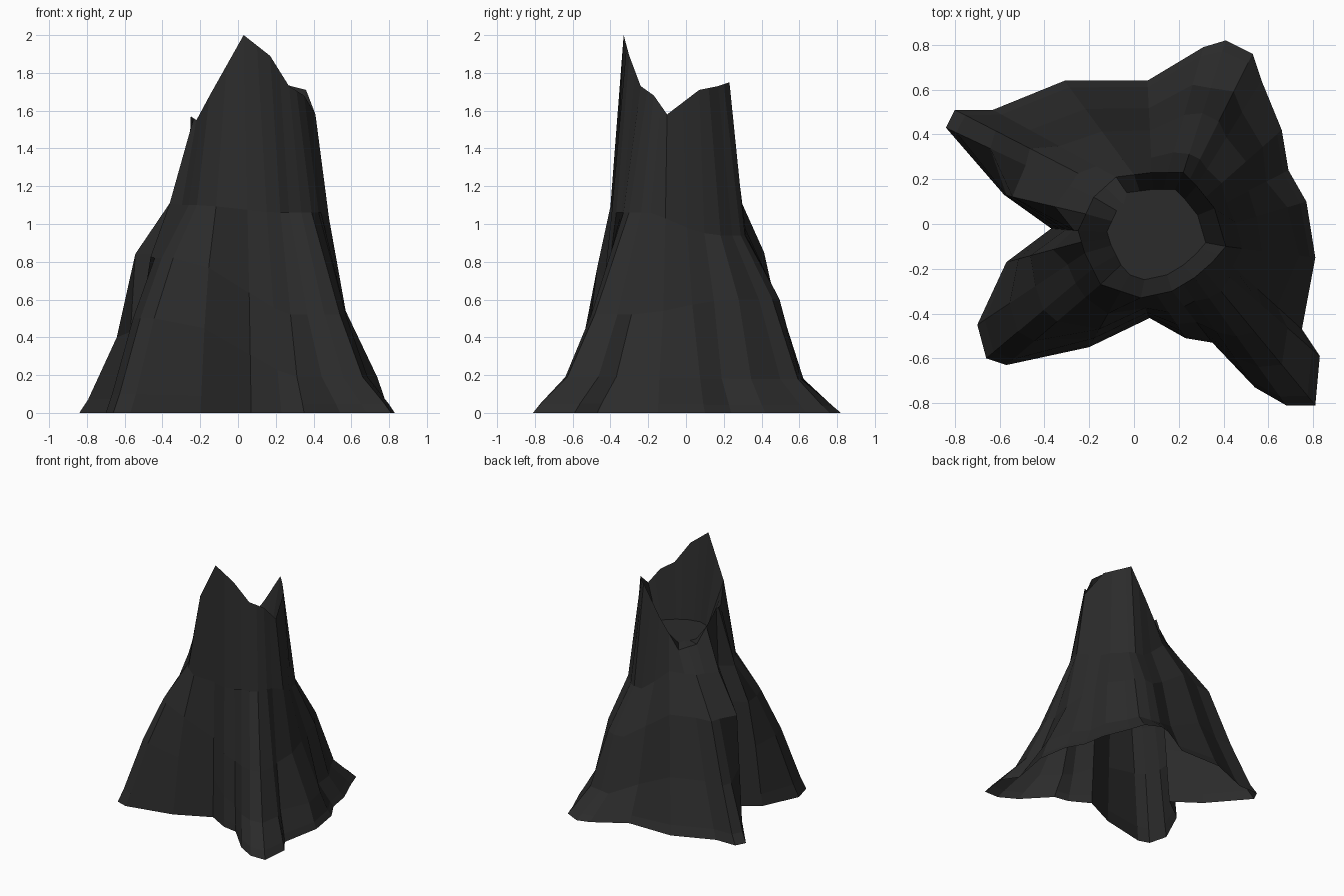
import bpy, bmesh
from mathutils import Vector

if "Cube" in bpy.data.objects:
    bpy.data.objects.remove(bpy.data.objects["Cube"])

# Ground outline, counter-clockwise from the left hollow: four roots with valleys between
GROUND = [(-.37, -.02), (-.57, -.17), (-.70, -.45), (-.66, -.60), (-.57, -.63), (-.20, -.55),
          (.07, -.42), (.23, -.51), (.35, -.53), (.54, -.73), (.68, -.81), (.81, -.81),
          (.83, -.59), (.75, -.47), (.81, -.15), (.77, .10), (.69, .24), (.66, .42),
          (.57, .64), (.53, .76), (.41, .82), (.31, .79), (.06, .64), (-.31, .64),
          (-.63, .51), (-.80, .51), (-.84, .43), (-.58, .13)]

# Broken rim, one point for every second ground point
RIM = [(-.25, -.03, 1.57), (-.22, -.13, 1.55), (-.15, -.27, 1.68), (.03, -.33, 2.0),
       (.17, -.30, 1.89), (.27, -.24, 1.73), (.35, -.17, 1.68), (.41, -.10, 1.58),
       (.36, .07, 1.71), (.28, .17, 1.73), (.22, .23, 1.75), (.08, .23, 1.52),
       (-.08, .21, 1.28), (-.18, .12, 1.32)]

# Root flare: outward share, then its height on the
# front left, front right, back left and back right root
FLARE = [(.93, .10, .05, .07, .04), (.70, .50, .19, .40, .18),
         (.46, .82, .52, .85, .60), (.16, 1.10, 1.06, 1.13, .94)]

# Columns with their own shares, such as steep flanks beside the valleys
OWN_SHARES = {1: (.96, .84, .68, .38), 5: (.96, .84, .68, .40), 6: (.97, .87, .73, .50),
              7: (.96, .84, .68, .40), 8: (.95, .79, .60, .30), 14: (.94, .82, .40, .18),
              15: (.93, .78, .42, .18), 17: (.94, .75, .53, .21), 20: (.92, .64, .45, .14),
              25: (.93, .73, .50, .18), 27: (.99, .97, .90, .38)}
FLOOR_Z = 1.30
CENTRE = Vector((.09, -.04, 0))

bark = bpy.data.materials.new("charred_bark")
bark.diffuse_color = (.024, .024, .024, 1)
bark.use_nodes = True
bark.node_tree.nodes["Principled BSDF"].inputs["Base Color"].default_value = bark.diffuse_color


def make_object(name, bm):
    mesh = bpy.data.meshes.new(name)
    bm.to_mesh(mesh)
    bm.free()
    mesh.materials.append(bark)
    obj = bpy.data.objects.new(name, mesh)
    bpy.context.collection.objects.link(obj)
    return obj


def bridge(bm, lower, upper):
    n = len(lower)
    for i in range(n):
        j = (i + 1) % n
        bm.faces.new((lower[i], lower[j], upper[j], upper[i]))


def blend(a, b, t):
    return a + (b - a) * min(max(t, 0), 1)


# Rim resampled to one point per ground point
rim = []
for i, p in enumerate(RIM):
    a, b = Vector(p), Vector(RIM[(i + 1) % len(RIM)])
    rim += [a, (a + b) / 2]

# Trunk with flaring roots, open underneath
bm = bmesh.new()
rings = [[bm.verts.new((x, y, 0)) for x, y in GROUND]]
for level, (share, fl, fr, bl, br) in enumerate(FLARE):
    ring = []
    for i, ((x, y), top) in enumerate(zip(GROUND, rim)):
        tx, ty = (x + .3) / .6, (y + .3) / .6
        z = blend(blend(fl, fr, tx), blend(bl, br, tx), ty)
        s = OWN_SHARES[i][level] if i in OWN_SHARES else share
        ring.append(bm.verts.new((top.x + (x - top.x) * s, top.y + (y - top.y) * s, z)))
    rings.append(ring)
rings.append([bm.verts.new(p) for p in rim])
for lower, upper in zip(rings, rings[1:]):
    bridge(bm, lower, upper)
make_object("trunk_and_roots", bm)

# Hollow: inner wall narrowing down to a flat floor, tighter on the left
bm = bmesh.new()
lip = [bm.verts.new(p) for p in rim]
foot = []
for p in rim:
    q = CENTRE + (p - CENTRE) * (.72 if p.x > -.1 else .62)
    foot.append(bm.verts.new((q.x, q.y, FLOOR_Z)))
bridge(bm, lip, foot)
bm.faces.new(foot)
make_object("hollow", bm)
